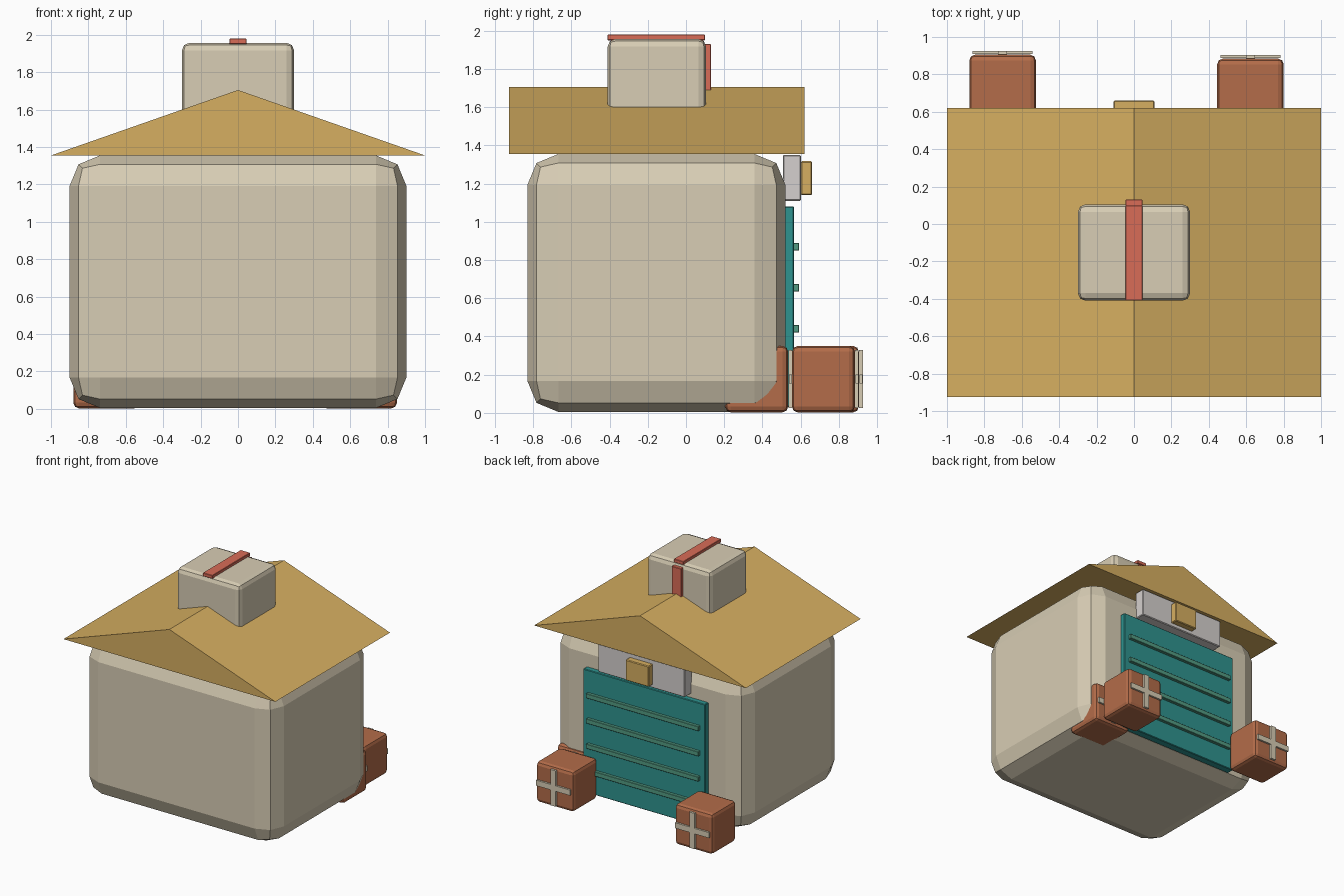
import bpy, bmesh

if "Cube" in bpy.data.objects:
    bpy.data.objects.remove(bpy.data.objects["Cube"])


def material(name, r, g, b):
    m = bpy.data.materials.new(name)
    m.diffuse_color = [(c / 255) ** 2.2 for c in (r, g, b)] + [1]
    m.use_nodes = True
    m.node_tree.nodes["Principled BSDF"].inputs["Base Color"].default_value = m.diffuse_color
    return m


cream = material("cream", 215, 204, 179)
ochre = material("ochre", 213, 173, 97)
teal = material("teal", 50, 146, 142)
sage = material("sage green", 84, 154, 130)
brown = material("cardboard brown", 178, 108, 75)
red = material("coral red", 216, 108, 88)
grey = material("light grey", 212, 207, 205)


def finish(name, bm, mat):
    bmesh.ops.recalc_face_normals(bm, faces=bm.faces)
    me = bpy.data.meshes.new(name)
    bm.to_mesh(me)
    bm.free()
    me.materials.append(mat)
    ob = bpy.data.objects.new(name, me)
    bpy.context.collection.objects.link(ob)
    return ob


def box(name, x, y, z, mat, bevel=0.0, segments=2):
    """Box from (min, max) ranges with optional rounded edges."""
    bm = bmesh.new()
    bmesh.ops.create_cube(bm, size=1)
    for v in bm.verts:
        v.co = [(r[0] + r[1]) / 2 + c * (r[1] - r[0]) for c, r in zip(v.co, (x, y, z))]
    if bevel:
        bmesh.ops.bevel(bm, geom=bm.edges[:], offset=bevel, offset_type='OFFSET',
                        segments=segments, profile=0.5, affect='EDGES')
    return finish(name, bm, mat)


# Main building
box("body", (-0.9, 0.9), (-0.83, 0.52), (0.005, 1.355), cream, 0.162)

# Gable roof: triangle extruded along y
bm = bmesh.new()
tri = bm.faces.new([bm.verts.new((x, -0.925, z))
                    for x, z in ((-1, 1.355), (1, 1.355), (0, 1.705))])
ext = bmesh.ops.extrude_face_region(bm, geom=[tri], use_keep_orig=True)
bmesh.ops.translate(bm, vec=(0, 1.545, 0),
                    verts=[g for g in ext["geom"] if isinstance(g, bmesh.types.BMVert)])
finish("roof", bm, ochre)

# Parcel on the roof with its ribbon
box("roof_parcel", (-0.3, 0.3), (-0.41, 0.105), (1.44, 1.957), cream, 0.04)
box("roof_parcel_top_ribbon", (-0.045, 0.045), (-0.41, 0.1), (1.95, 1.98), red, 0.003, 1)
box("roof_parcel_back_ribbon", (-0.045, 0.045), (0.095, 0.13), (1.6, 1.93), red, 0.003, 1)

# Rolling door with slats, on the back
box("door", (-0.575, 0.575), (0.5, 0.566), (0.03, 1.08), teal, 0.005, 1)
for i in range(4):
    z = 0.225 + 0.215 * i
    box(f"door_slat_{i + 1}", (-0.53, 0.53), (0.555, 0.592), (z - 0.02, z + 0.02), sage, 0.003, 1)

# Sign over the door
box("sign_panel", (-0.41, 0.41), (0.507, 0.602), (1.11, 1.35), grey, 0.006, 1)
box("sign_block", (-0.11, 0.11), (0.6, 0.66), (1.14, 1.317), ochre, 0.006, 1)

# Cartons, each with a cross of tape on its back face: centre x, back y
for n, (cx, yb) in enumerate(((-0.7025, 0.905), (0.6225, 0.884), (0.672, 0.535)), 1):
    box(f"carton_{n}", (cx - 0.178, cx + 0.178), (yb - 0.33, yb), (0.003, 0.35), brown, 0.03)
    box(f"carton_{n}_tape_across", (cx - 0.16, cx + 0.16), (yb + 0.003, yb + 0.019),
        (0.155, 0.202), cream)
    box(f"carton_{n}_tape_upright", (cx - 0.024, cx + 0.024), (yb + 0.001, yb + 0.02),
        (0.025, 0.33), cream)
